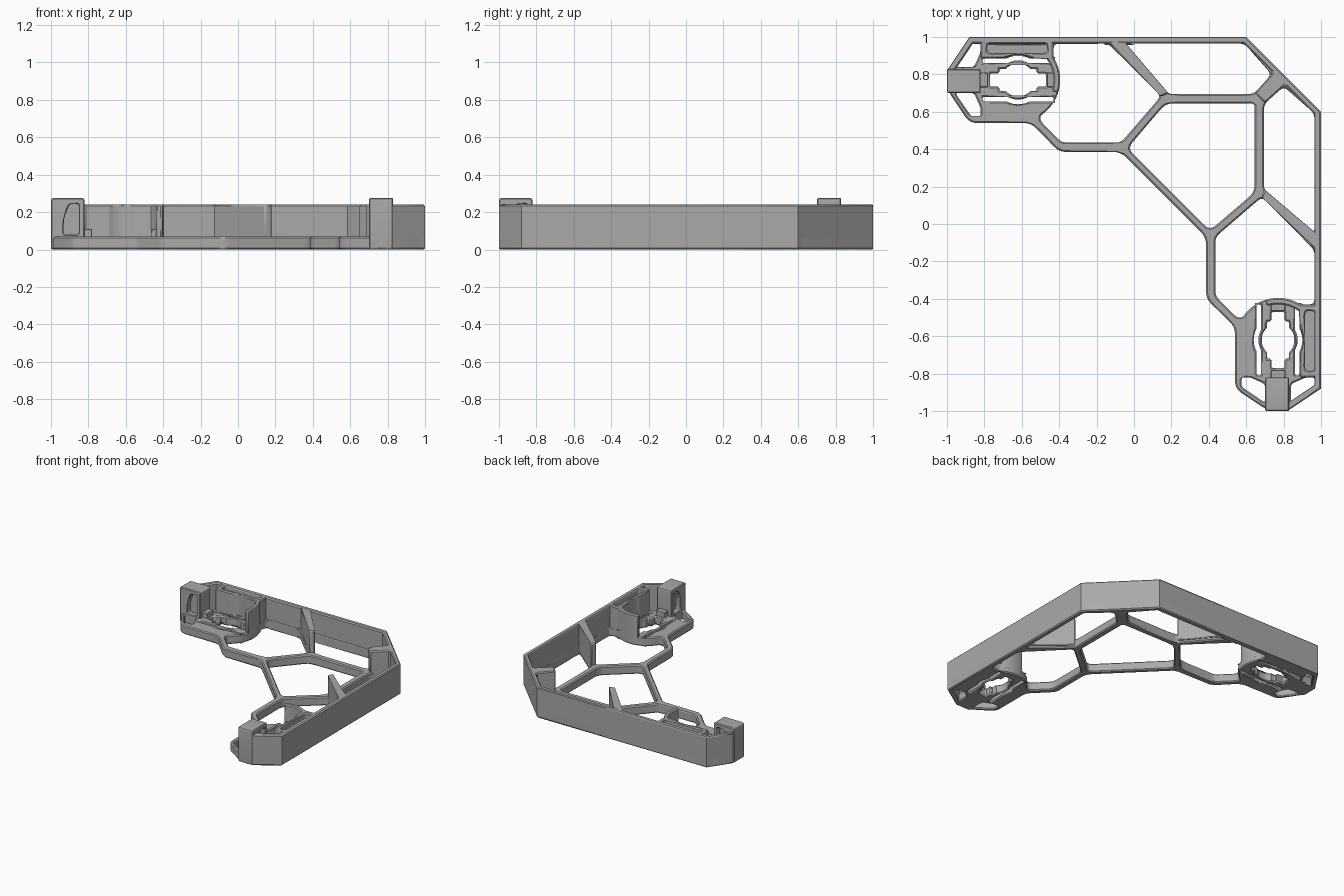
import bpy, bmesh
from math import sin, cos, radians
from mathutils import Matrix, Vector

cube = bpy.data.objects.get("Cube")
if cube:
    bpy.data.objects.remove(cube)

grey = bpy.data.materials.new("matte_grey")
grey.use_nodes = True
COLOUR = (0.4, 0.4, 0.4, 1)
grey.diffuse_color = COLOUR
grey.node_tree.nodes["Principled BSDF"].inputs["Base Color"].default_value = COLOUR

BASE, WALL, CLIP = 0.07, 0.24, 0.275
CX, CY = -0.62, 0.77          # centre of the socket on the left arm
SWAP = Matrix(((0, 1, 0, 0), (1, 0, 0, 0), (0, 0, 1, 0), (0, 0, 0, 1)))


def swap(pts):
    return [(y, x) for x, y in reversed(pts)]


def arc(r, a0, a1, n=10, cx=0.0, cy=0.0):
    angles = [radians(a0 + (a1 - a0) * i / n) for i in range(n + 1)]
    return [(cx + r * cos(a), cy + r * sin(a)) for a in angles]


def at_socket(pts):
    return [(x + CX, y + CY) for x, y in pts]


def rounded(pts, r, n=4):
    """Replace each corner of a closed outline by a small curve."""
    out = []
    for i, p in enumerate(pts):
        p, a, b = Vector(p), Vector(pts[i - 1]), Vector(pts[(i + 1) % len(pts)])
        s = p + (a - p).normalized() * min(r, (a - p).length * 0.45)
        e = p + (b - p).normalized() * min(r, (b - p).length * 0.45)
        if (p - a).angle(b - p) < 0.3:
            out.append(p)
            continue
        for k in range(n + 1):
            t = k / n
            out.append(s * (1 - t) ** 2 + p * 2 * t * (1 - t) + e * t * t)
    return out


def plate(name, loops, z0, z1, bevel=0.008, matrix=None):
    """Extrude an outline with holes from z0 to z1."""
    curve = bpy.data.curves.new(name, "CURVE")
    curve.dimensions, curve.fill_mode = "2D", "BOTH"
    curve.extrude = (z1 - z0) / 2
    for loop in loops:
        spline = curve.splines.new("POLY")
        spline.points.add(len(loop) - 1)
        for point, co in zip(spline.points, loop):
            point.co = (co[0], co[1], 0, 1)
        spline.use_cyclic_u = True
    temp = bpy.data.objects.new(name + "_outline", curve)
    bpy.context.collection.objects.link(temp)
    graph = bpy.context.evaluated_depsgraph_get()
    mesh = bpy.data.meshes.new_from_object(temp.evaluated_get(graph))
    bpy.data.objects.remove(temp)
    bm = bmesh.new()
    bm.from_mesh(mesh)
    bmesh.ops.remove_doubles(bm, verts=bm.verts, dist=0.0002)
    bmesh.ops.translate(bm, verts=bm.verts, vec=(0, 0, (z0 + z1) / 2))
    if matrix:
        bmesh.ops.transform(bm, matrix=matrix, verts=bm.verts)
    bmesh.ops.recalc_face_normals(bm, faces=bm.faces)
    bm.to_mesh(mesh)
    bm.free()
    return finish(name, mesh, bevel)


def finish(name, mesh, bevel):
    mesh.materials.clear()
    mesh.materials.append(grey)
    obj = bpy.data.objects.new(name, mesh)
    bpy.context.collection.objects.link(obj)
    if bevel:
        mod = obj.modifiers.new("edge", "BEVEL")
        mod.width, mod.segments = bevel, 1
        mod.limit_method, mod.angle_limit = "ANGLE", radians(60)
        mod.use_clamp_overlap = False
    bpy.ops.object.select_all(action="DESELECT")
    obj.select_set(True)
    bpy.context.view_layer.objects.active = obj
    bpy.ops.object.shade_smooth_by_angle(angle=radians(25))
    return obj


def both_arms(obj, bevel=0.008):
    """Repeat a part on the other arm, reflected across the diagonal."""
    mesh = obj.data.copy()
    mesh.transform(SWAP)
    mesh.flip_normals()
    finish(obj.name.replace("left", "front"), mesh, bevel)


def box(x0, x1, y0, y1):
    return [(x0, y0), (x1, y0), (x1, y1), (x0, y1)]


# Base frame: outline and openings
half = [(0.6, 1), (-0.88, 1), (-1, 0.82), (-1, 0.72), (-0.88, 0.54),
        (-0.55, 0.54), (-0.4, 0.385), (-0.07, 0.385)]
outline = rounded(half + swap(half), 0.04)
side_window = rounded([(-0.43, 0.965), (-0.14, 0.965), (0.145, 0.685), (-0.07, 0.435),
                       (-0.385, 0.435), (-0.5, 0.55)] + arc(0.225, -58, 33, 12, CX, CY), 0.03)
top_window = rounded([(-0.05, 0.965), (0.59, 0.965), (0.735, 0.8),
                      (0.64, 0.695), (0.18, 0.695)], 0.03)
mid = [(-0.035, 0.405), (0.17, 0.645), (0.6, 0.645)]
mid_window = rounded(mid + [(0.645, 0.645)] + swap(mid), 0.04)
end_hole = [(-0.955, 0.84), (-0.87, 0.965), (-0.82, 0.965), (-0.82, 0.92), (-0.855, 0.84)]
end_holes = [rounded(end_hole, 0.015), rounded([(x, 2 * CY - y) for x, y in end_hole], 0.015)]

# Socket openings: curved slits around a keyed centre hole
slit = ([(-0.19, 0.09)] + arc(0.105, 120, 60) + [(0.19, 0.09), (0.19, 0.115)]
        + arc(0.13, 62, 118) + [(-0.19, 0.115)])
slits = [at_socket(slit), at_socket([(x, -y) for x, y in slit])]
quarter = [(0.15, 0.035), (0.1, 0.035), (0.1, 0.06)] + arc(0.088, 43, 75, 5)
right_side = quarter + [(-x, y) for x, y in reversed(quarter)]
keyhole = at_socket(right_side + [(-x, -y) for x, y in right_side])
arm_holes = [side_window, top_window] + end_holes + slits + [keyhole]
plate("base_frame", [outline, mid_window] + arm_holes + [swap(h) for h in arm_holes], 0, BASE)

# Tall outer wall
outer = [(0.6, 1), (-0.88, 1), (-1, 0.82)]
inner = [(-0.965, 0.81), (-0.86, 0.966), (0.585, 0.966)]
plate("outer_wall", [swap(outer) + outer + inner + swap(inner)], 0, WALL)

# Tall socket wall with its slot and hooked end
socket = ([(-0.43, 0.985), (-0.82, 0.985), (-0.82, 0.885)]
          + arc(0.135, 120, 60, 8, CX, CY) + arc(0.19, 36, -18, 8, CX, CY)
          + arc(0.225, -18, 33, 8, CX, CY))
slot = rounded(box(-0.785, -0.465, 0.915, 0.965), 0.02)
both_arms(plate("left_socket_wall", [socket, slot], 0.03, WALL))

# Tall ribs that brace the wall
both_arms(plate("left_brace", [[(-0.14, 0.98), (-0.055, 0.98), (0.185, 0.698),
                                (0.145, 0.68)]], 0.02, WALL))
plate("corner_brace", [[(0.735, 0.84), (0.735, 0.8), (0.645, 0.7), (0.7, 0.645),
                        (0.8, 0.735), (0.84, 0.735)]], 0.02, WALL)

# End clips: a block with arched side recesses, a web inside and small lips
side_profile = rounded(box(-1, -0.82, 0, CLIP), 0.015)
recess = rounded([(-0.935, 0.08), (-0.85, 0.08), (-0.85, 0.245), (-0.9, 0.245),
                  (-0.93, 0.17)], 0.02)
UPRIGHT = Matrix(((1, 0, 0, 0), (0, 0, 1, 0), (0, 1, 0, 0), (0, 0, 0, 1)))
both_arms(plate("left_clip", [side_profile, recess], 0.7, 0.83, 0.006, UPRIGHT), 0.006)
both_arms(plate("left_clip_web", [box(-0.95, -0.84, 0.74, 0.79)], 0.05, 0.26, 0), 0)
both_arms(plate("left_clip_lip", [box(-0.83, -0.78, 0.73, 0.81)], 0.04, 0.11, 0.004), 0.004)
both_arms(plate("left_hook_lip", [box(-0.465, -0.42, 0.73, 0.81)], 0.04, 0.11, 0.004), 0.004)
